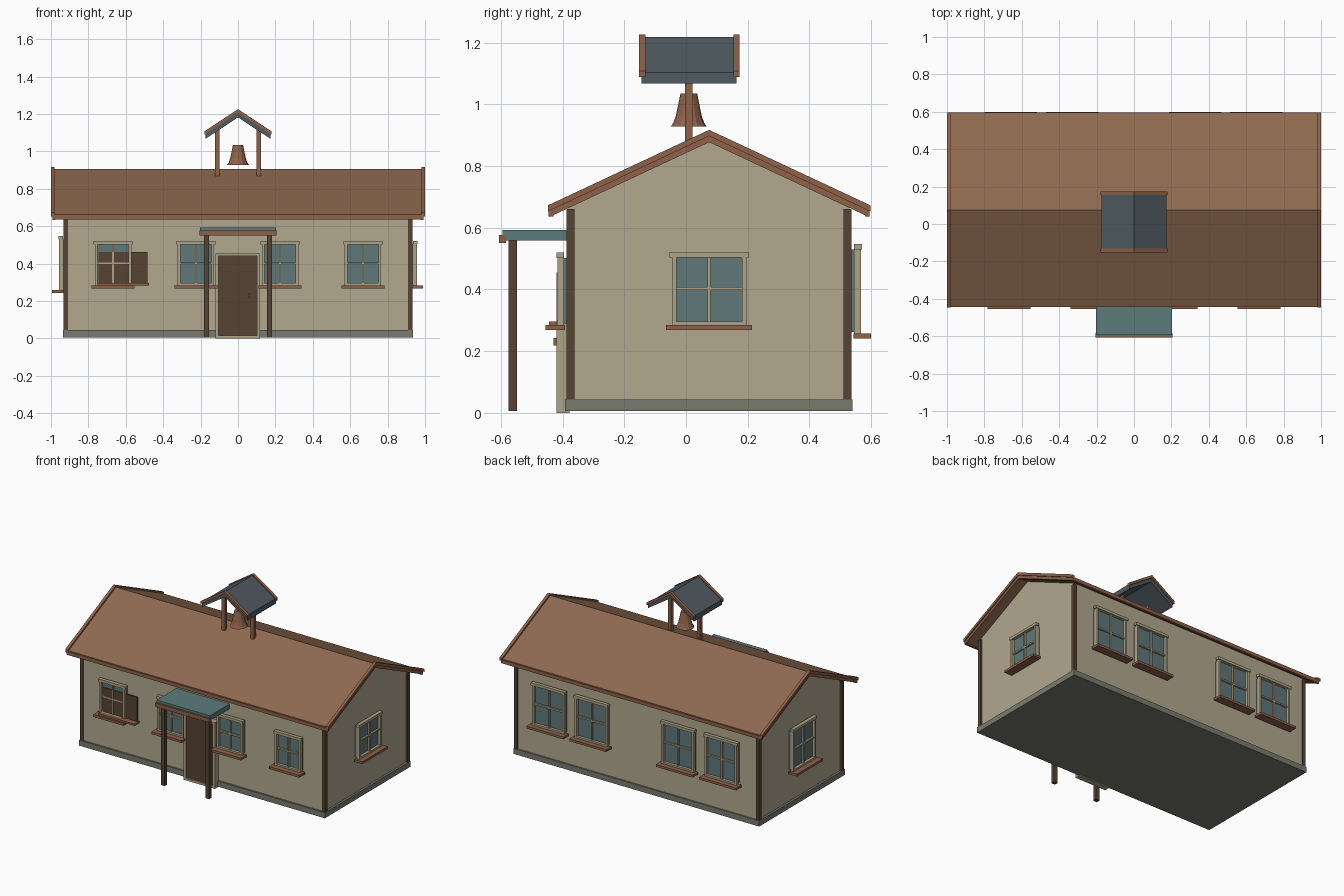
import bpy, bmesh, math

if "Cube" in bpy.data.objects:
    bpy.data.objects.remove(bpy.data.objects["Cube"])


def material(name, r, g, b):
    m = bpy.data.materials.new(name)
    m.diffuse_color = [(c / 255 / 12.92 if c < 11 else ((c / 255 + 0.055) / 1.055) ** 2.4)
                       for c in (r, g, b)] + [1]
    m.use_nodes = True
    m.node_tree.nodes["Principled BSDF"].inputs["Base Color"].default_value = m.diffuse_color
    return m


CREAM = material("cream wall", 178, 168, 143)
TRIM = material("pale trim", 174, 163, 134)
STONE = material("grey stone", 121, 123, 111)
DARK = material("dark wood", 86, 68, 52)
ROOF = material("brown roof", 143, 106, 81)
RUST = material("rust wood", 142, 97, 74)
GLASS = material("teal glass", 96, 119, 122)
SLATE = material("slate", 80, 91, 97)
TEAL = material("teal roofing", 92, 123, 123)


def finish(name, bm, mat):
    bmesh.ops.recalc_face_normals(bm, faces=bm.faces)
    me = bpy.data.meshes.new(name)
    bm.to_mesh(me)
    bm.free()
    me.materials.append(mat)
    ob = bpy.data.objects.new(name, me)
    bpy.context.collection.objects.link(ob)
    return ob


def boxes(name, mat, *specs):
    """One object made of boxes given as x0, x1, y0, y1, z0, z1."""
    bm = bmesh.new()
    for x0, x1, y0, y1, z0, z1 in specs:
        vs = bmesh.ops.create_cube(bm, size=1)["verts"]
        for v in vs:
            v.co = ((x0 + x1) / 2 + v.co.x * abs(x1 - x0),
                    (y0 + y1) / 2 + v.co.y * abs(y1 - y0),
                    (z0 + z1) / 2 + v.co.z * (z1 - z0))
    return finish(name, bm, mat)


def prism(name, mat, profile, axis, a, b):
    """Extrude a 2D profile along x (profile is y,z) or y (profile is x,z)."""
    bm = bmesh.new()
    put = (lambda p, t: (t, p[0], p[1])) if axis == "x" else (lambda p, t: (p[0], t, p[1]))
    face = bm.faces.new([bm.verts.new(put(p, a)) for p in profile])
    new = bmesh.ops.extrude_face_region(bm, geom=[face])["geom"]
    shift = (b - a, 0, 0) if axis == "x" else (0, b - a, 0)
    bmesh.ops.translate(bm, vec=shift, verts=[g for g in new if isinstance(g, bmesh.types.BMVert)])
    return finish(name, bm, mat)


def chevron(mid, half, top, slope, thick):
    e = top - half * slope
    return [(mid - half, e), (mid, top), (mid + half, e),
            (mid + half, e - thick), (mid, top - thick), (mid - half, e - thick)]


MID, SLOPE = 0.075, 0.468   # ridge position and roof pitch

# Walls, plinth and corner posts
prism("walls", CREAM, [(-0.38, 0.02), (0.53, 0.02), (0.53, 0.672), (MID, 0.885), (-0.38, 0.672)],
      "x", -0.92, 0.92)
boxes("foundation", STONE, (-0.935, 0.935, -0.392, 0.54, 0.006, 0.044))
boxes("corner_posts", DARK, *[(s * 0.908, s * 0.932, y, y + 0.026, 0.044, 0.66)
                              for s in (-1, 1) for y in (-0.387, 0.511)])

# Main roof, gable boards and eave boards
prism("roof", ROOF, chevron(MID, 0.515, 0.905, SLOPE, 0.024), "x", -0.985, 0.985)
for side, s in (("left", -1), ("right", 1)):
    prism(side + "_gable_board", RUST, chevron(MID, 0.522, 0.917, SLOPE, 0.02), "x", s * 0.98, s * 1.0)
    prism(side + "_gable_under_board", RUST, chevron(MID, 0.518, 0.897, SLOPE, 0.02), "x", s * 0.975, s * 0.993)
boxes("eave_boards", RUST, *[(-0.992, 0.992, MID + s * 0.505, MID + s * 0.52, 0.636, 0.66) for s in (-1, 1)])

# Windows
WALLS = {"front": (0.38, lambda u, d: (u, -d)), "back": (0.53, lambda u, d: (u, d)),
         "right": (0.92, lambda u, d: (d, u)), "left": (0.92, lambda u, d: (-d, u))}


def window(label, wall, mid, width, z0, z1, sill_out=0.075):
    base, place = WALLS[wall]

    def bar(u0, u1, d0, d1, za, zb):
        (xa, ya), (xb, yb) = place(mid + u0, base + d0), place(mid + u1, base + d1)
        return (min(xa, xb), max(xa, xb), min(ya, yb), max(ya, yb), za, zb)

    h, b, zm = width / 2, 0.015, (z0 + z1) / 2
    boxes(label + "_glass", GLASS, bar(-h + 0.005, h - 0.005, -0.002, 0.018, z0 + 0.005, z1 - 0.018))
    boxes(label + "_frame", TRIM,
          bar(-h, -h + b, 0.015, 0.037, z0, z1), bar(h - b, h, 0.015, 0.037, z0, z1),
          bar(-h, h, 0.015, 0.037, z0, z0 + 0.012),
          bar(-h - 0.007, h + 0.007, 0.015, 0.04, z1 - 0.018, z1),
          bar(-0.005, 0.005, 0.015, 0.03, z0, z1 - 0.01),
          bar(-h, h, 0.015, 0.03, zm - 0.005, zm + 0.005))
    boxes(label + "_sill", RUST, bar(-h - 0.018, h + 0.018, 0.012, sill_out, z0 - 0.016, z0))


for i, x in enumerate((-0.668, -0.225, 0.225, 0.668)):
    window(f"front_window_{i + 1}", "front", x, 0.195, 0.284, 0.52)
for i, x in enumerate((-0.66, -0.331, 0.327, 0.653)):
    window(f"back_window_{i + 1}", "back", x, 0.245, 0.257, 0.548, 0.07)
window("right_window", "right", MID, 0.242, 0.284, 0.522, 0.07)
window("left_window", "left", MID, 0.245, 0.258, 0.548)

# Hatch panel and ledge on the first front window
boxes("hatch_panel", DARK, (-0.745, -0.485, -0.404, -0.395, 0.288, 0.462))
boxes("hatch_ledge", RUST, (-0.75, -0.475, -0.444, -0.392, 0.284, 0.296))

# Door
boxes("door_frame", TRIM, (-0.12, -0.103, -0.42, -0.378, 0, 0.455), (0.101, 0.118, -0.42, -0.378, 0, 0.455),
      (-0.12, 0.118, -0.42, -0.378, 0.44, 0.455), (-0.12, 0.118, -0.42, -0.378, 0, 0.016))
boxes("door", DARK, (-0.105, 0.103, -0.41, -0.378, 0.014, 0.442))
boxes("door_handle", RUST, (0.054, 0.062, -0.43, -0.405, 0.218, 0.243))

# Porch
boxes("porch_roof", TEAL, (-0.203, 0.203, -0.594, -0.378, 0.558, 0.592))
boxes("porch_front_board", RUST, (-0.207, 0.205, -0.606, -0.583, 0.55, 0.576))
boxes("porch_posts", DARK, *[(s * 0.155, s * 0.183, -0.575, -0.548, 0.006, 0.56) for s in (-1, 1)])

# Bell shelter
boxes("bell_posts", RUST, *[(s * 0.098, s * 0.122, -0.003, 0.021, 0.865, 1.13) for s in (-1, 1)])
prism("bell_roof", SLATE, chevron(0, 0.174, 1.218, 0.66, 0.036), "y", -0.144, 0.163)
for label, y in (("front", -0.152), ("back", 0.154)):
    prism("bell_roof_" + label + "_board", RUST, chevron(0, 0.18, 1.226, 0.66, 0.019), "y", y, y + 0.02)

# Bell, revolved from its profile
bm = bmesh.new()
PROFILE = [(0.018, 0.94), (0.058, 0.928), (0.05, 0.94), (0.042, 0.962), (0.035, 0.995), (0.027, 1.035)]
N = 12
rings = [[bm.verts.new((r * math.cos(2 * math.pi * k / N), 0.009 + r * math.sin(2 * math.pi * k / N), z))
          for k in range(N)] for r, z in PROFILE]
for lo, hi in zip(rings, rings[1:]):
    for k in range(N):
        bm.faces.new((lo[k], lo[(k + 1) % N], hi[(k + 1) % N], hi[k]))
bm.faces.new(rings[0])
bm.faces.new(rings[-1])
finish("bell", bm, RUST)
